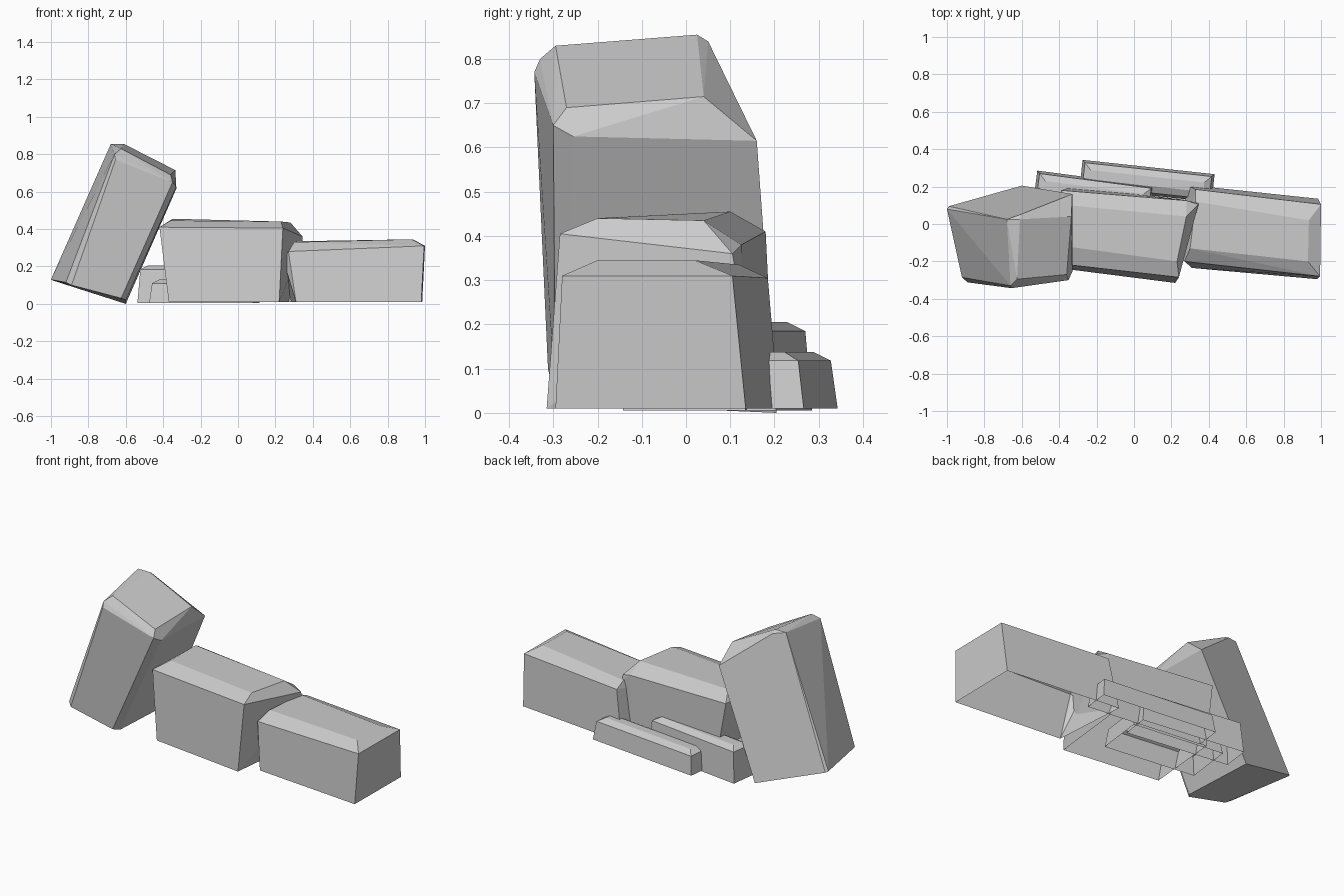
import bpy, bmesh, math
from mathutils import Vector, Matrix


def rock(name, points, open_base=True):
    """Flat-faced boulder: convex hull of its corner points, optionally without underside."""
    bm = bmesh.new()
    for p in points:
        bm.verts.new(p)
    bmesh.ops.convex_hull(bm, input=bm.verts[:])
    loose = [v for v in bm.verts if not v.link_faces]
    bmesh.ops.delete(bm, geom=loose, context='VERTS')
    bmesh.ops.dissolve_limit(bm, angle_limit=math.radians(6),
                             verts=bm.verts[:], edges=bm.edges[:])
    bmesh.ops.recalc_face_normals(bm, faces=bm.faces[:])
    bm.normal_update()
    if open_base:
        base = [f for f in bm.faces if f.normal.z < -0.95]
        bmesh.ops.delete(bm, geom=base, context='FACES')
    me = bpy.data.meshes.new(name)
    bm.to_mesh(me)
    bm.free()
    ob = bpy.data.objects.new(name, me)
    bpy.context.collection.objects.link(ob)
    return ob


def slab(name, center, length, depth, z0, z1, yaw):
    """Low tapered stone with a chamfered top."""
    rot = Matrix.Rotation(math.radians(yaw), 3, 'Z')
    pts = []
    for inset, z in ((0.0, z0), (0.014, z1 - 0.02), (0.05, z1)):
        for sx in (-1, 1):
            for sy in (-1, 1):
                p = rot @ Vector((sx * (length / 2 - inset), sy * (depth / 2 - inset), 0))
                pts.append((center[0] + p.x, center[1] + p.y, z))
    return rock(name, pts)


# Tall block leaning over to the right
rock("leaning_stone", [
    # underside
    (-1.0, 0.08, 0.13), (-0.99, 0.095, 0.125), (-0.60, 0.205, 0.0),
    (-0.60, -0.26, 0.02), (-0.625, -0.295, 0.03), (-0.89, -0.312, 0.10), (-0.92, -0.285, 0.115),
    # shoulder
    (-0.33, 0.16, 0.615), (-0.33, -0.255, 0.625), (-0.35, -0.30, 0.65),
    (-0.655, -0.343, 0.77), (-0.66, -0.33, 0.80),
    # cap
    (-0.625, -0.295, 0.83), (-0.36, -0.27, 0.69),
    (-0.68, 0.025, 0.855), (-0.61, 0.025, 0.855), (-0.61, 0.05, 0.84),
    (-0.335, 0.04, 0.715),
], open_base=False)

# Middle block
rock("middle_stone", [
    (-0.37, -0.24, 0.01), (0.22, -0.315, 0.01), (0.27, 0.13, 0.01), (-0.33, 0.20, 0.01),
    (-0.42, -0.21, 0.41), (0.24, -0.285, 0.405), (0.345, 0.105, 0.36),
    (0.345, 0.11, 0.33), (0.28, 0.125, 0.38), (-0.39, 0.18, 0.41),
    (-0.36, -0.12, 0.445), (0.23, -0.20, 0.44), (0.28, 0.04, 0.435), (-0.35, 0.10, 0.455),
])

# Long low block on the right
rock("right_stone", [
    (0.31, -0.235, 0.01), (0.98, -0.295, 0.01), (0.985, 0.135, 0.01), (0.28, 0.21, 0.01),
    (0.27, -0.20, 0.28), (0.995, -0.28, 0.31), (1.0, 0.105, 0.31),
    (0.33, 0.185, 0.305), (0.25, -0.17, 0.25), (0.25, -0.17, 0.21),
    (0.30, -0.13, 0.33), (0.93, -0.20, 0.345), (0.935, 0.02, 0.345), (0.33, 0.12, 0.335),
])

# Small stones at the back and underneath
slab("back_slab", (0.07, 0.230), 0.71, 0.15, 0.01, 0.138, -6.2)
slab("back_left_slab", (-0.215, 0.165), 0.63, 0.16, 0.005, 0.205, -7.5)
slab("base_slab", (-0.18, 0.03), 0.56, 0.28, 0.005, 0.13, -7)
